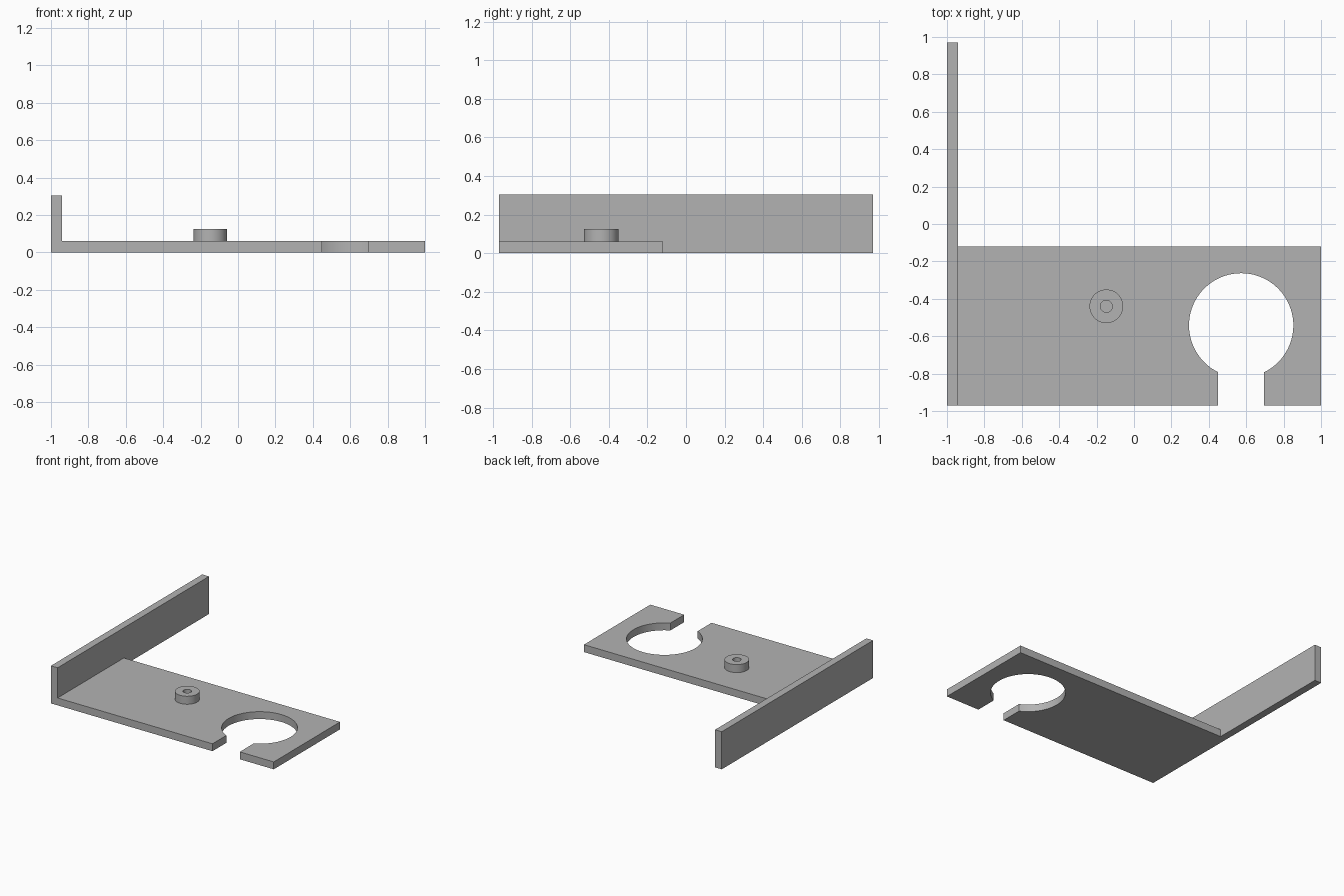
import bpy, bmesh, math

if "Cube" in bpy.data.objects:
    bpy.data.objects.remove(bpy.data.objects["Cube"])

grey = bpy.data.materials.new("plain grey")
grey.diffuse_color = (0.45, 0.45, 0.45, 1)
grey.use_nodes = True
grey.node_tree.nodes["Principled BSDF"].inputs["Base Color"].default_value = grey.diffuse_color


def make_object(name, bm):
    bmesh.ops.recalc_face_normals(bm, faces=bm.faces)
    mesh = bpy.data.meshes.new(name)
    bm.to_mesh(mesh)
    bm.free()
    mesh.materials.append(grey)
    obj = bpy.data.objects.new(name, mesh)
    bpy.context.collection.objects.link(obj)
    return obj


def smooth(obj):
    bpy.ops.object.select_all(action='DESELECT')
    obj.select_set(True)
    bpy.context.view_layer.objects.active = obj
    bpy.ops.object.shade_smooth_by_angle(angle=math.radians(30))


def prism(name, outline, z0, z1):
    """Extrude a flat outline from z0 up to z1."""
    bm = bmesh.new()
    face = bm.faces.new([bm.verts.new((x, y, z0)) for x, y in outline])
    top = bmesh.ops.extrude_face_region(bm, geom=[face])["geom"]
    for v in top:
        if isinstance(v, bmesh.types.BMVert):
            v.co.z = z1
    return make_object(name, bm)


LEFT, RIGHT, FRONT, BACK = -1.0, 1.0, -0.97, 0.97
PLATE_BACK, THICK = -0.12, 0.06

# Base plate with a round opening joined to the front edge by a slot
cx, cy, r = 0.573, -0.542, 0.279
slot_l, slot_r = 0.45, 0.695
a0 = -math.acos((slot_r - cx) / r)
a1 = 2 * math.pi - math.acos((slot_l - cx) / r)
steps = 64
arc = [(cx + r * math.cos(a0 + (a1 - a0) * i / steps),
        cy + r * math.sin(a0 + (a1 - a0) * i / steps)) for i in range(steps + 1)]
outline = [(slot_r, FRONT)] + arc + [
    (slot_l, FRONT), (LEFT, FRONT), (LEFT, PLATE_BACK),
    (RIGHT, PLATE_BACK), (RIGHT, FRONT)]
plate = prism("base_plate", outline, 0, THICK)

# Long upright wall along the left side, fused with the plate
wall = prism("side_wall", [(LEFT, FRONT), (LEFT + 0.06, FRONT),
                           (LEFT + 0.06, BACK), (LEFT, BACK)], 0, 0.305)
union = plate.modifiers.new("fuse wall", 'BOOLEAN')
union.operation, union.solver, union.object = 'UNION', 'EXACT', wall
bpy.context.view_layer.objects.active = plate
bpy.ops.object.modifier_apply(modifier=union.name)
bpy.data.objects.remove(wall)
smooth(plate)

# Round boss with a small bore
bm = bmesh.new()
sides = 48
rings = []
for radius, z in [(0.09, THICK), (0.09, 0.125), (0.032, 0.125), (0.032, THICK)]:
    rings.append([bm.verts.new((-0.148 + radius * math.cos(2 * math.pi * i / sides),
                                -0.44 + radius * math.sin(2 * math.pi * i / sides), z))
                  for i in range(sides)])
for a, b in zip(rings, rings[1:]):
    for i in range(sides):
        j = (i + 1) % sides
        bm.faces.new((a[i], a[j], b[j], b[i]))
smooth(make_object("boss", bm))
